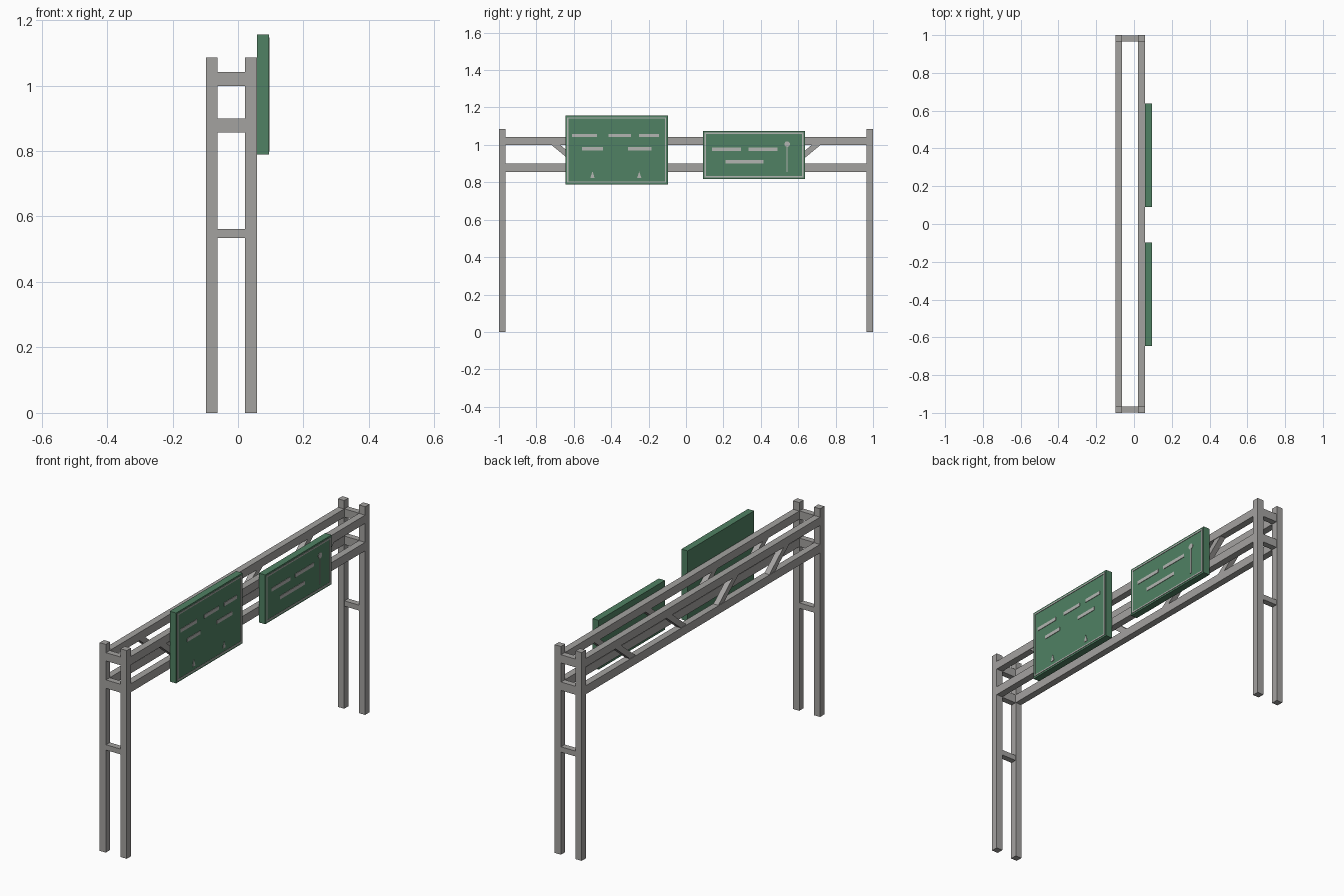
import bpy, bmesh, math

if "Cube" in bpy.data.objects:
    bpy.data.objects.remove(bpy.data.objects["Cube"])


def material(name, rgb):
    m = bpy.data.materials.new(name)
    m.diffuse_color = (*rgb, 1)
    m.use_nodes = True
    m.node_tree.nodes["Principled BSDF"].inputs["Base Color"].default_value = m.diffuse_color
    return m


STEEL = material("grey steel", (0.37, 0.36, 0.35))
GREEN = material("sign green", (0.08, 0.22, 0.125))
PALE = material("pale marking", (0.45, 0.46, 0.44))


def finish(bm, name, mat):
    bmesh.ops.recalc_face_normals(bm, faces=bm.faces)
    me = bpy.data.meshes.new(name)
    bm.to_mesh(me)
    bm.free()
    ob = bpy.data.objects.new(name, me)
    ob.data.materials.append(mat)
    bpy.context.collection.objects.link(ob)
    return ob


def prism(name, x0, x1, profile, mat):
    """Extrude a (y, z) outline from x0 to x1."""
    bm = bmesh.new()
    f = bm.faces.new([bm.verts.new((x0, y, z)) for y, z in profile])
    ext = bmesh.ops.extrude_face_region(bm, geom=[f])["geom"]
    bmesh.ops.translate(bm, vec=(x1 - x0, 0, 0),
                        verts=[v for v in ext if isinstance(v, bmesh.types.BMVert)])
    return finish(bm, name, mat)


def box(name, x, y, z, mat):
    (y0, y1), (z0, z1) = sorted(y), z
    return prism(name, x[0], x[1], [(y0, z0), (y1, z0), (y1, z1), (y0, z1)], mat)


BACK, FRONT = (-0.098, -0.063), (0.022, 0.058)
TOP, BOTTOM = (0.999, 1.042), (0.856, 0.9)

# Two parallel trusses: posts, chords and slanted braces
for x in (BACK, FRONT):
    for s in (-1, 1):
        box("post", x, (s * 0.965, s), (0, 1.086), STEEL)
        for y in (0.72, 0.30):
            prism("diagonal_brace", x[0] + 0.003, x[1] - 0.003,
                  [(s * y, 1.0), (s * (y - 0.047), 1.0),
                   (s * (y - 0.17), 0.899), (s * (y - 0.123), 0.899)], STEEL)
    for z in (TOP, BOTTOM):
        box("chord", x, (-0.965, 0.965), z, STEEL)

# Rungs joining the posts at each end
for s in (-1, 1):
    for z in (TOP, BOTTOM, (0.534, 0.562)):
        box("post_rung", (BACK[1], FRONT[0]), (s * 0.967, s * 0.998), z, STEEL)

# Sign panels with raised border frames
FACE, MARK = 0.094, (0.0935, 0.0965)


def sign(y, z):
    box("sign_panel", (0.058, FACE), y, z, GREEN)
    i, w = 0.009, 0.007
    y0, y1, z0, z1 = y[0] + i, y[1] - i, z[0] + i, z[1] - i
    for a, b in (((y0, y1), (z0, z0 + w)), ((y0, y1), (z1 - w, z1)),
                 ((y0, y0 + w), (z0 + w, z1 - w)), ((y1 - w, y1), (z0 + w, z1 - w))):
        box("sign_border", MARK, a, b, PALE)


sign((-0.645, -0.097), (0.789, 1.156))
sign((0.09, 0.637), (0.817, 1.074))

# Plain bars standing in for the rows of marking
for y0, y1, z in ((-0.61, -0.475, 1.05), (-0.415, -0.295, 1.05), (-0.25, -0.145, 1.05),
                  (-0.555, -0.445, 0.98), (-0.31, -0.185, 0.98),
                  (0.14, 0.295, 0.977), (0.335, 0.49, 0.977), (0.21, 0.415, 0.91)):
    box("marking_bar", MARK, (y0, y1), (z - 0.009, z + 0.009), PALE)

# Small lane arrows on the left sign
for y in (-0.5, -0.25):
    prism("lane_arrow", *MARK, [(y - 0.011, 0.824), (y + 0.011, 0.824), (y + 0.007, 0.838),
                                (y, 0.858), (y - 0.007, 0.838)], PALE)

# Route symbol: round head on a thin stem
prism("symbol_head", *MARK, [(0.541 + 0.015 * math.cos(k * math.pi / 6),
                              1.004 + 0.015 * math.sin(k * math.pi / 6)) for k in range(12)], PALE)
box("symbol_stem", MARK, (0.538, 0.544), (0.855, 0.99), PALE)
